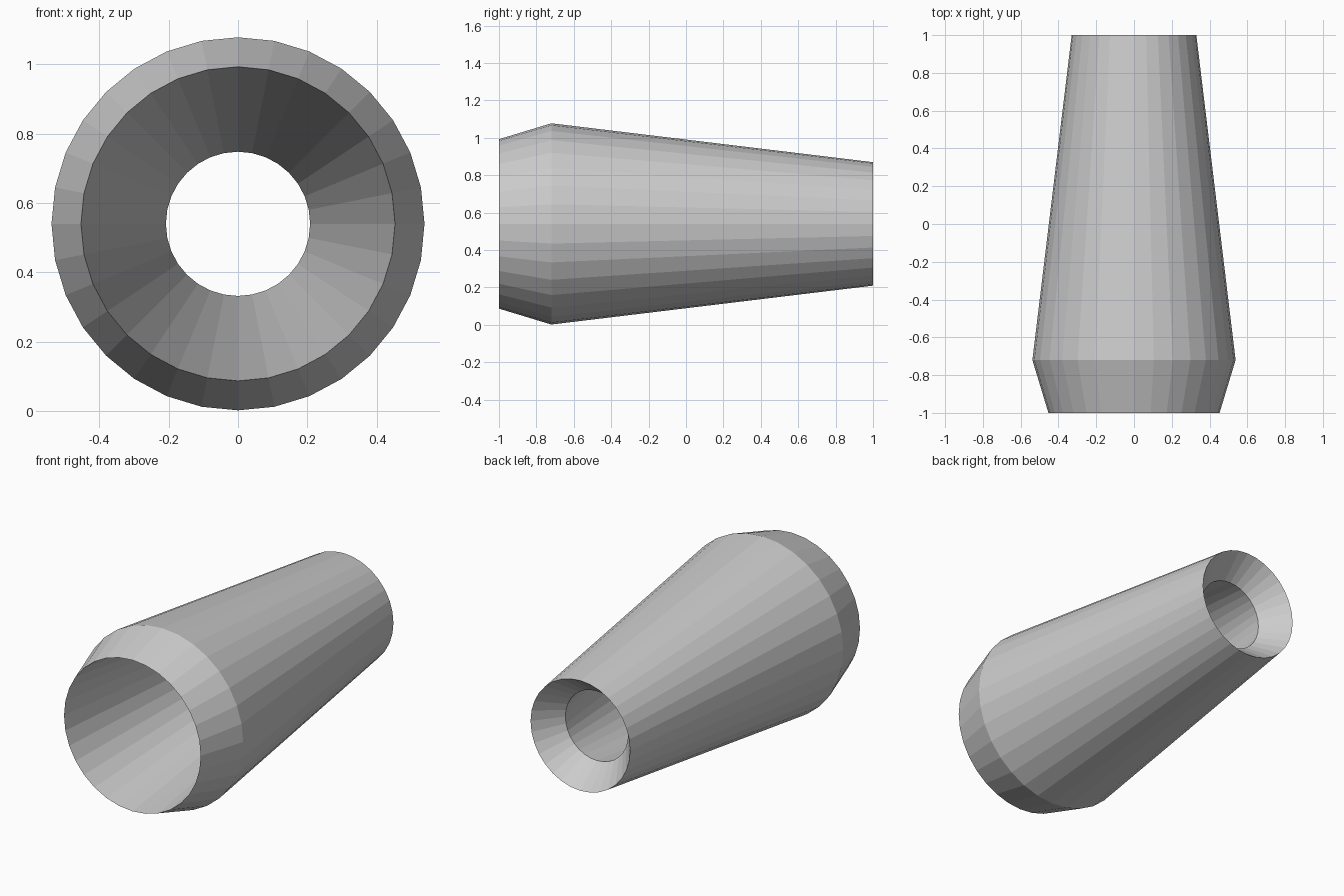
import bpy, bmesh, math
from mathutils import Matrix

cube = bpy.data.objects.get("Cube")
if cube:
    bpy.data.objects.remove(cube)

SIDES = 32
CENTRE_Z = 0.54

# One flat grey for the whole part
grey = bpy.data.materials.new("plain_grey")
grey.use_nodes = True
colour = (0.6, 0.6, 0.6, 1)
grey.diffuse_color = colour
grey.node_tree.nodes["Principled BSDF"].inputs["Base Color"].default_value = colour

# Closed profile (radius, y): front rim, shoulder, back rim, inner throat
profile = [(0.453, -1.0), (0.538, -0.72), (0.33, 1.0), (0.208, 0.845)]

# Revolve the profile about the y axis
bm = bmesh.new()
rings = []
for radius, y in profile:
    ring = []
    for i in range(SIDES):
        a = 2 * math.pi * i / SIDES
        ring.append(bm.verts.new((radius * math.cos(a), y, radius * math.sin(a))))
    rings.append(ring)
for k, ring in enumerate(rings):
    following = rings[(k + 1) % len(rings)]
    for i in range(SIDES):
        j = (i + 1) % SIDES
        bm.faces.new((ring[i], ring[j], following[j], following[i]))
bmesh.ops.recalc_face_normals(bm, faces=bm.faces)
bmesh.ops.transform(bm, matrix=Matrix.Translation((0, 0, CENTRE_Z)), verts=bm.verts)

mesh = bpy.data.meshes.new("nozzle")
bm.to_mesh(mesh)
bm.free()
mesh.materials.append(grey)
nozzle = bpy.data.objects.new("nozzle", mesh)
bpy.context.collection.objects.link(nozzle)
